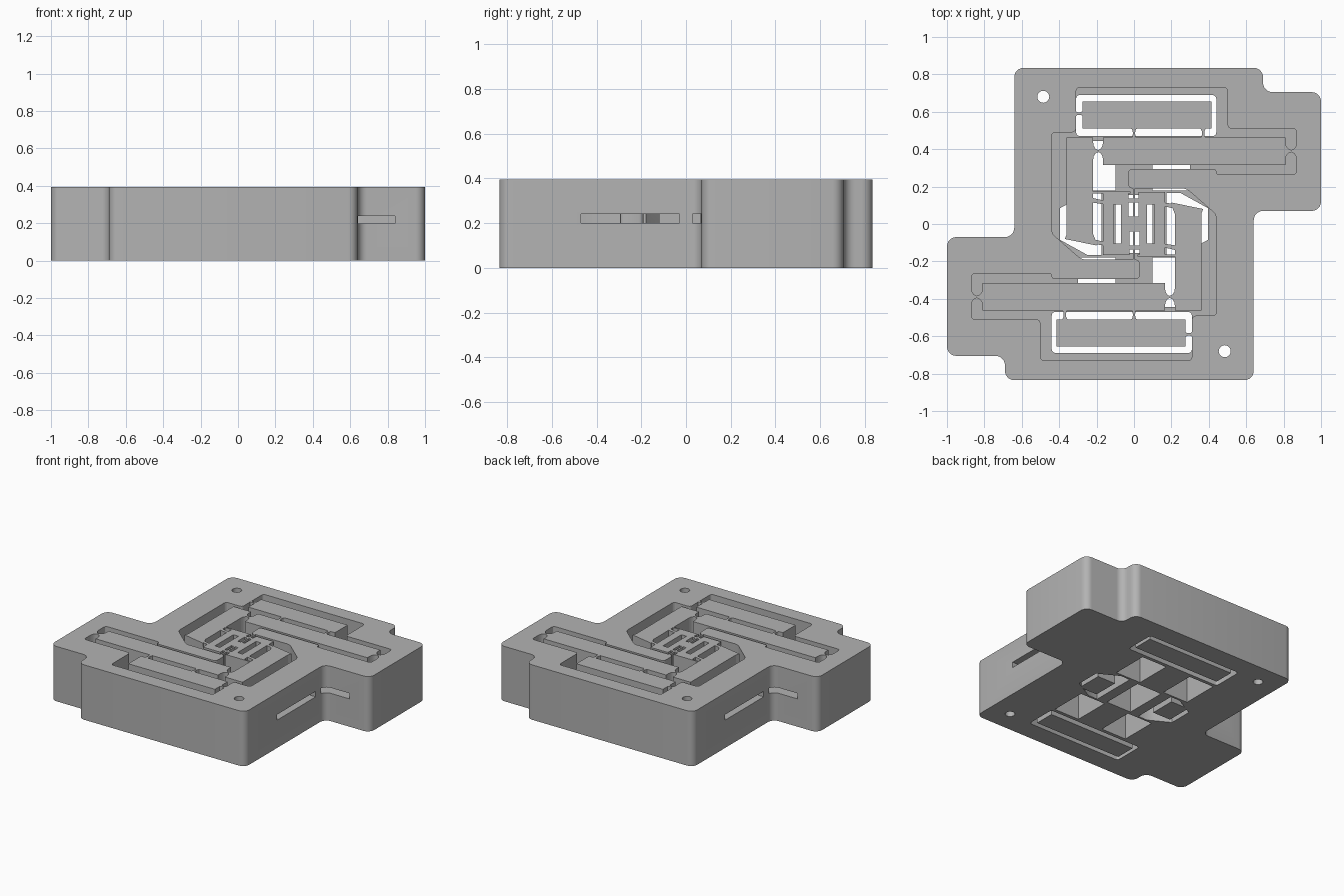
import bpy, bmesh, math

if "Cube" in bpy.data.objects:
    bpy.data.objects.remove(bpy.data.objects["Cube"])

TOP, FLOOR, GAP = 0.395, 0.20, 0.24

metal = bpy.data.materials.new("machined grey metal")
metal.diffuse_color = (0.45, 0.45, 0.45, 1)
metal.use_nodes = True
metal.node_tree.nodes["Principled BSDF"].inputs["Base Color"].default_value = metal.diffuse_color


def rounded(pts, r, n=6):
    """Round every corner of a closed outline."""
    out = []
    for i, (x, y) in enumerate(pts):
        (px, py), (qx, qy) = pts[i - 1], pts[(i + 1) % len(pts)]
        la, lb = math.hypot(px - x, py - y), math.hypot(qx - x, qy - y)
        t = min(r, la * 0.45, lb * 0.45)
        for k in range(n + 1):
            a = math.pi / 2 * k / n
            u, v = t * (1 - math.sin(a)), t * (1 - math.cos(a))
            out.append((x + (px - x) / la * u + (qx - x) / lb * v,
                        y + (py - y) / la * u + (qy - y) / lb * v))
    return out


def turn(pts):
    return [(-x, -y) for x, y in pts]


def rect(x0, x1, y0, y1):
    return [(x0, y0), (x1, y0), (x1, y1), (x0, y1)]


def prism(name, pts, z0, z1):
    """Extrude a flat outline between two heights."""
    bm = bmesh.new()
    face = bm.faces.new([bm.verts.new((x, y, z0)) for x, y in pts])
    ext = bmesh.ops.extrude_face_region(bm, geom=[face])
    up = [v for v in ext["geom"] if isinstance(v, bmesh.types.BMVert)]
    bmesh.ops.translate(bm, verts=up, vec=(0, 0, z1 - z0))
    bmesh.ops.recalc_face_normals(bm, faces=bm.faces)
    me = bpy.data.meshes.new(name)
    bm.to_mesh(me)
    bm.free()
    me.materials.append(metal)
    ob = bpy.data.objects.new(name, me)
    bpy.context.collection.objects.link(ob)
    return ob


def pair(name, pts, z0=GAP, z1=TOP):
    """The part and its copy turned half round the centre."""
    return [prism(name + "_back", pts, z0, z1), prism(name + "_front", turn(pts), z0, z1)]


def cut(ob, cutters):
    bpy.context.view_layer.objects.active = ob
    for c in cutters:
        mod = ob.modifiers.new("cut", "BOOLEAN")
        mod.object, mod.operation, mod.solver = c, "DIFFERENCE", "EXACT"
        bpy.ops.object.modifier_apply(modifier=mod.name)
        bpy.data.objects.remove(c)


def hinge(name, x, y, length, width, waist, along_x=True):
    """Notch hinge: a bar with a round bite out of each side."""
    side = []
    for k in range(9):
        s = -1 + k / 4
        h = waist / 2 + (width - waist) / 2 * (1 - math.sqrt(1 - s * s))
        side.append((s * length / 2, h))
    pts = side + [(a, -b) for a, b in reversed(side)]
    pts = [(x + a, y + b) if along_x else (x + b, y + a) for a, b in pts]
    pair(name, pts)


# frame block
half = [(-0.64, 0.835), (0.69, 0.835), (0.69, 0.705), (1, 0.705), (1, 0.07), (0.64, 0.07)]
frame = prism("frame", rounded(half + turn(half), 0.05), 0, TOP)

# top pocket with two fixed fingers reaching the middle
half = [(-0.31, 0.73), (0.5, 0.73), (0.5, 0.51), (0.87, 0.51), (0.87, 0.265), (0.44, 0.265),
        (0.44, 0.295), (-0.03, 0.295), (-0.03, 0.19), (0.28, 0.19), (0.44, 0.05), (0.44, -0.49), (0.31, -0.49)]
cutters = [prism("pocket", rounded(half + turn(half), 0.02, 3), FLOOR, 0.6)]

# actuator openings, floor windows, side channel, bolt holes and wall slits
cutters += pair("ring", rounded(rect(-0.31, 0.44, 0.47, 0.69), 0.02, 3), -0.1, 0.6)
cutters += pair("window_a", rect(0.10, 0.30, 0.18, 0.445), -0.1, GAP)
cutters += pair("window_b", rect(-0.30, -0.10, 0.18, 0.445), -0.1, GAP)
cutters += pair("channel", [(0.175, 0.165), (0.25, 0.165), (0.395, 0.085), (0.395, -0.085),
                            (0.25, -0.165), (0.175, -0.165)], -0.1, GAP)
cutters += pair("bolt", [(-0.485 + 0.032 * math.cos(i * math.pi / 12),
                          0.68 + 0.032 * math.sin(i * math.pi / 12)) for i in range(24)], -0.1, 0.6)
cutters += pair("slit_a", rect(0.41, 0.7, -0.47, -0.03), FLOOR, GAP)
cutters += pair("slit_b", rect(0.42, 0.84, 0.03, 0.28), FLOOR, GAP)
cutters += [prism("core", rect(-0.1, 0.1, -0.155, 0.155), -0.1, 0.3)]
cut(frame, cutters)

# actuators, full height, with their hinges
pair("actuator", rect(-0.275, 0.415, 0.51, 0.655), 0, TOP)
hinge("actuator_guide", -0.293, 0.59, 0.045, 0.05, 0.012)
hinge("actuator_link", 0.0, 0.485, 0.06, 0.05, 0.012, False)
hinge("actuator_pivot", 0.37, 0.485, 0.06, 0.05, 0.012, False)

# long levers and short levers
pair("long_lever", rect(-0.165, 0.81, 0.315, 0.462))
hinge("long_lever_pivot", 0.84, 0.39, 0.07, 0.14, 0.012)
hinge("lever_joint", -0.192, 0.39, 0.062, 0.14, 0.012)
pair("short_lever", rect(-0.36, -0.218, -0.065, 0.462))
pair("short_lever_foot", rect(-0.36, -0.218, -0.065, 0.12), 0.0, GAP)
pair("short_lever_toe", [(-0.37, -0.08), (-0.36, -0.055), (-0.218, -0.055), (-0.2, -0.1), (-0.2, -0.115)])

# moving stage in the middle with windows and slits
stage = prism("stage", rect(-0.165, 0.165, -0.165, 0.17), GAP, TOP)
holes = pair("window", rect(-0.11, -0.07, -0.105, 0.105), 0.1, 0.6)
holes += pair("slit", rect(-0.03, 0.025, 0.04, 0.2), 0.1, 0.6)
cut(stage, holes)
pair("stage_spring", rect(-0.006, 0.006, 0.035, 0.2))
pair("stage_crossbar", rect(-0.032, 0.03, 0.115, 0.135))
pair("stage_wing", rect(-0.29, -0.02, 0.164, 0.174))
for i, y in enumerate((0.12, -0.1)):
    pair(f"stage_link_{i}", [(-0.225, y + 0.02), (-0.16, y + 0.005), (-0.16, y - 0.015), (-0.225, y - 0.005)])

# soft shading on the rounded corners only
for ob in bpy.context.scene.objects:
    ob.select_set(True)
bpy.context.view_layer.objects.active = frame
bpy.ops.object.shade_smooth_by_angle(angle=math.radians(30))
